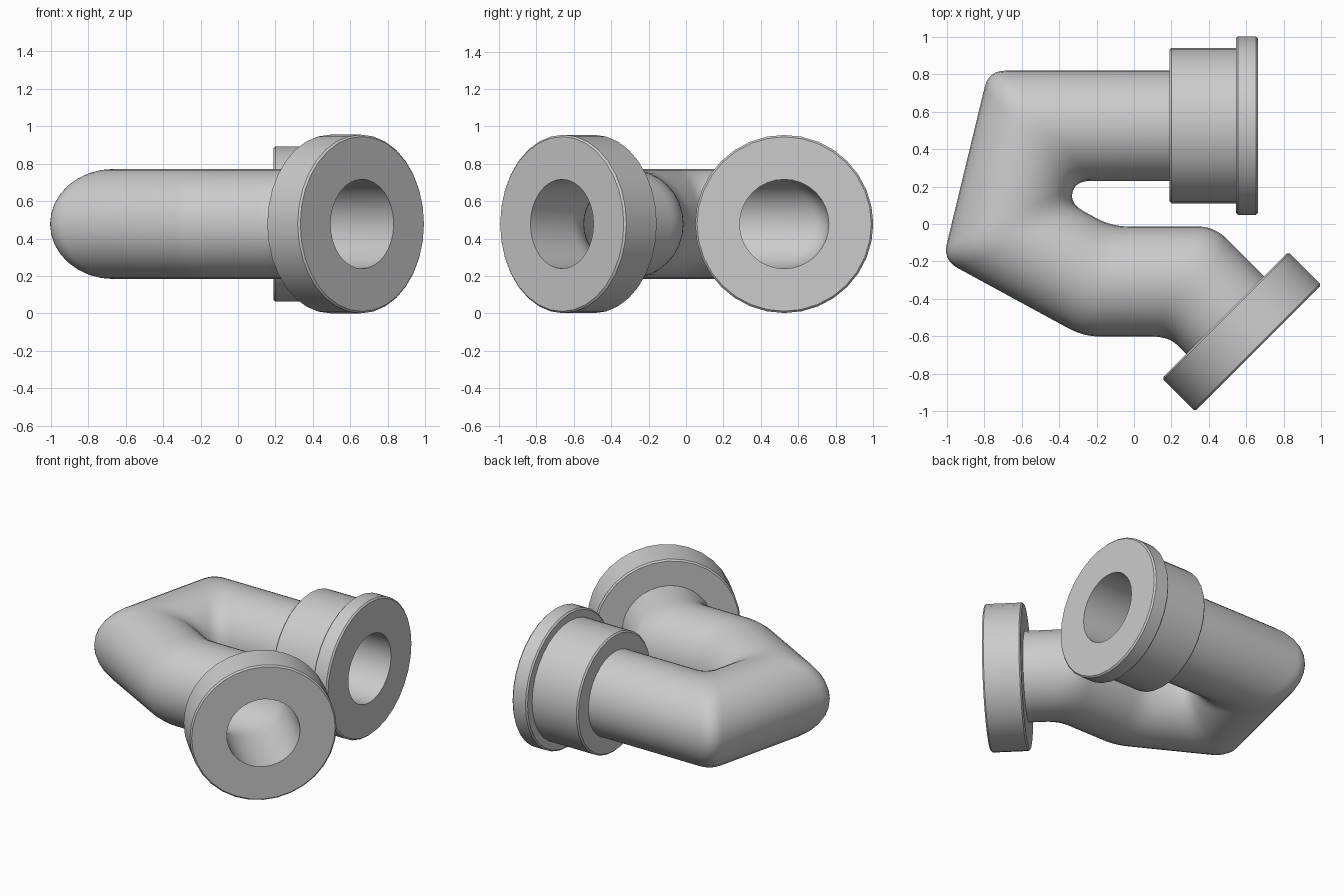
import bpy, bmesh, math
from mathutils import Vector

if "Cube" in bpy.data.objects:
    bpy.data.objects.remove(bpy.data.objects["Cube"])

SIDES = 32
Z = 0.478
R_OUT, R_BORE = 0.294, 0.2385
S = math.sqrt(0.5)


def ring(centre, side, r):
    """Circle of points; a scaled side vector gives a mitred ellipse."""
    return [centre + side * (r * math.cos(2 * math.pi * i / SIDES))
            + Vector((0, 0, r * math.sin(2 * math.pi * i / SIDES)))
            for i in range(SIDES)]


def loft(bm, rings, flip=False):
    """Skin a list of rings with quads."""
    vs = [[bm.verts.new(p) for p in r] for r in rings]
    for a, b in zip(vs, vs[1:]):
        for i in range(SIDES):
            j = (i + 1) % SIDES
            f = [a[i], a[j], b[j], b[i]]
            bm.faces.new(f[::-1] if flip else f)


def make_object(name, bm, angle):
    me = bpy.data.meshes.new(name)
    bm.to_mesh(me)
    bm.free()
    ob = bpy.data.objects.new(name, me)
    bpy.context.collection.objects.link(ob)
    bpy.ops.object.select_all(action='DESELECT')
    bpy.context.view_layer.objects.active = ob
    ob.select_set(True)
    bpy.ops.object.shade_smooth_by_angle(angle=math.radians(angle))
    return ob


def round_line(pts, d=0.09, steps=6):
    """Round each inner corner of a polyline with a small quadratic curve."""
    out = [pts[0]]
    for a, c, b in zip(pts, pts[1:], pts[2:]):
        p = c + (a - c).normalized() * min(d, 0.48 * (a - c).length)
        q = c + (b - c).normalized() * min(d, 0.48 * (b - c).length)
        for k in range(steps + 1):
            t = k / steps
            out.append(p * (1 - t) ** 2 + c * (2 * t * (1 - t)) + q * t * t)
    return out + [pts[-1]]


def sweep(path, r):
    """Mitred tube rings along a flat path, with rounded bends."""
    pts = [Vector((x, y, Z)) for x, y in path]
    dirs = [(b - a).normalized() for a, b in zip(pts, pts[1:])]
    rings = []
    for i, p in enumerate(pts):
        d0, d1 = dirs[max(i - 1, 0)], dirs[min(i, len(dirs) - 1)]
        t = (d0 + d1).normalized()
        side = Vector((-t.y, t.x, 0)) / t.dot(d1)
        rings.append(ring(p, side, r))
    lines = [round_line(list(line)) for line in zip(*rings)]
    return [list(r) for r in zip(*lines)]


def flange(name, end, direction, profile):
    """Turned end piece; profile is (distance from the end face, radius)."""
    d = Vector((direction[0], direction[1], 0))
    side = Vector((-d.y, d.x, 0))
    e = Vector((end[0], end[1], Z))
    bm = bmesh.new()
    loft(bm, [ring(e + d * s, side, r) for s, r in profile])
    return make_object(name, bm, 30)


# Bent pipe: outer skin between the end pieces, bore right through
bends = [(-0.545, 0.525), (-0.682, -0.042), (-0.195, -0.307), (0.307, -0.307)]
bm = bmesh.new()
loft(bm, sweep([(0.19, 0.525)] + bends + [(0.487, -0.487)], R_OUT))
loft(bm, sweep([(0.662, 0.525)] + bends + [(0.663, -0.663)], R_BORE), flip=True)
make_object("bent_pipe", bm, 40)

# Straight end: stepped collar and rim
c = 0.01
flange("collar_flange", (0.662, 0.525), (1, 0), [
    (-0.472, R_OUT), (-0.472, 0.415 - c), (-0.472 + c, 0.415),
    (-0.117, 0.415), (-0.117, 0.476 - c), (-0.117 + c, 0.476),
    (-c, 0.476), (0, 0.476 - c), (0, R_BORE)])

# Angled end: one thick disc
flange("angled_flange", (0.663, -0.663), (S, -S), [
    (-0.249, R_OUT), (-0.249, 0.477 - c), (-0.249 + c, 0.477),
    (-c, 0.477), (0, 0.477 - c), (0, R_BORE)])
